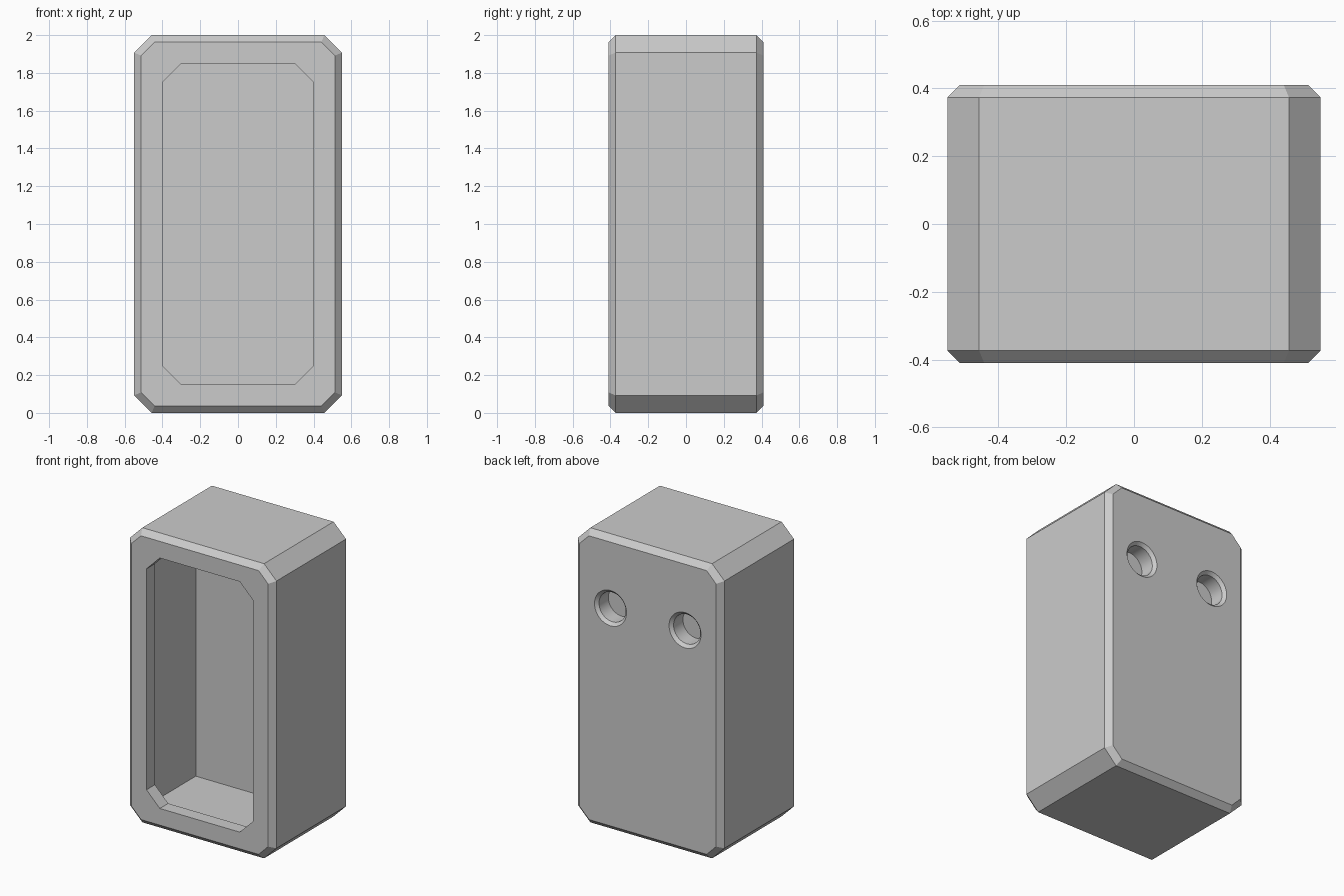
import bpy, bmesh, math

cube = bpy.data.objects.get("Cube")
if cube:
    bpy.data.objects.remove(cube, do_unlink=True)

grey = bpy.data.materials.new("plain grey")
grey.use_nodes = True
colour = (0.6, 0.6, 0.6, 1)
grey.diffuse_color = colour
grey.node_tree.nodes["Principled BSDF"].inputs["Base Color"].default_value = colour


def outline(half_x, inset_z, cut):
    """Upright rectangle centred on z = 1, with its corners cut off at 45 degrees."""
    half_z = 1 - inset_z
    if cut == 0:
        return [(sx * half_x, 1 + sz * half_z) for sx, sz in ((1, 1), (-1, 1), (-1, -1), (1, -1))]
    points = []
    for sx, sz in ((1, 1), (-1, 1), (-1, -1), (1, -1)):
        pair = [(sx * half_x, 1 + sz * (half_z - cut)), (sx * (half_x - cut), 1 + sz * half_z)]
        points += pair if sx * sz > 0 else pair[::-1]
    return points


def circle(cx, cz, radius, sides=48):
    turn = 2 * math.pi / sides
    return [(cx + radius * math.cos(i * turn), cz + radius * math.sin(i * turn)) for i in range(sides)]


def loft(name, sections):
    """Solid through matching outlines, each placed at its own y."""
    bm = bmesh.new()
    rings = [[bm.verts.new((x, y, z)) for x, z in pts] for y, pts in sections]
    for a, b in zip(rings, rings[1:]):
        for i in range(len(a)):
            j = (i + 1) % len(a)
            bm.faces.new((a[i], a[j], b[j], b[i]))
    bm.faces.new(rings[0])
    bm.faces.new(rings[-1])
    bmesh.ops.recalc_face_normals(bm, faces=bm.faces)
    mesh = bpy.data.meshes.new(name)
    bm.to_mesh(mesh)
    bm.free()
    mesh.materials.append(grey)
    obj = bpy.data.objects.new(name, mesh)
    bpy.context.collection.objects.link(obj)
    return obj


def carve(target, cutter):
    cutter.hide_render = True
    mod = target.modifiers.new("carve", 'BOOLEAN')
    mod.operation = 'DIFFERENCE'
    mod.solver = 'EXACT'
    mod.object = cutter
    bpy.context.view_layer.objects.active = target
    bpy.ops.object.modifier_apply(modifier=mod.name)
    bpy.data.objects.remove(cutter, do_unlink=True)


# Case body: cut corners, with a small bevel around the front and back
depth, bevel = 0.41, 0.037
full = outline(0.55, 0, 0.093)
face = outline(0.55 - bevel, bevel, 0.093 - bevel * 0.586)
case = loft("case_body", [(-depth, face), (bevel - depth, full), (depth - bevel, full), (depth, face)])

# Square cavity behind the front lip
chamber = outline(0.45, 0.10, 0)
carve(case, loft("cavity_cutter", [(-0.32, chamber), (0.19, chamber)]))

# Cut-corner opening through the lip
opening = outline(0.40, 0.15, 0.10)
carve(case, loft("opening_cutter", [(-0.5, opening), (-0.25, opening)]))

# Two blind round holes in the back, with countersunk rims
for side in (-1, 1):
    wide = circle(side * 0.28, 1.515, 0.12)
    bore = circle(side * 0.28, 1.515, 0.10)
    carve(case, loft("hole_cutter", [(0.29, bore), (depth - 0.02, bore), (depth, wide), (0.5, wide)]))

# Smooth bores, crisp edges elsewhere
bpy.ops.object.select_all(action='DESELECT')
case.select_set(True)
bpy.context.view_layer.objects.active = case
bpy.ops.object.shade_smooth_by_angle(angle=math.radians(20))
